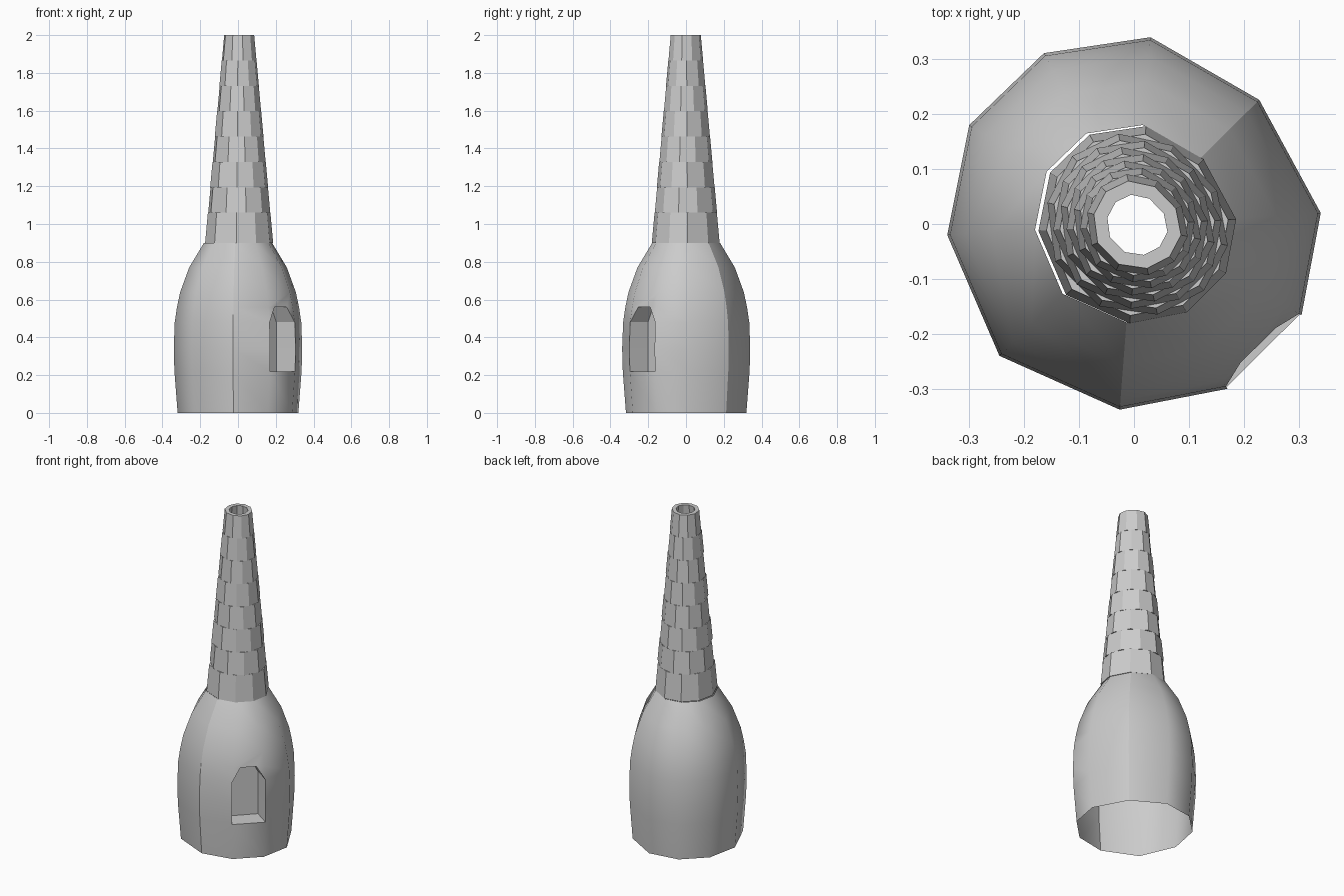
import bpy
import bmesh
from mathutils import Vector

cube = bpy.data.objects.get("Cube")
if cube:
    bpy.data.objects.remove(cube, do_unlink=True)

clay = bpy.data.materials.new("grey_clay")
clay.use_nodes = True
clay.diffuse_color = (0.6, 0.6, 0.6, 1)
clay.node_tree.nodes["Principled BSDF"].inputs["Base Color"].default_value = (0.6, 0.6, 0.6, 1)

# Slightly uneven ten-sided plan at the widest height
PLAN = [Vector(p) for p in (
    (.03, .34), (.228, .226), (.34, .02), (.305, -.166), (.17, -.3),
    (-.026, -.338), (-.245, -.24), (-.34, -.02), (-.3, .18), (-.164, .311))]
N = len(PLAN)
MID = [(PLAN[i] + PLAN[(i + 1) % N]) * 0.525 for i in range(N)]


def ring(bm, plan, scale, z, offset=(0, 0)):
    return [bm.verts.new((p.x * scale + offset[0], p.y * scale + offset[1], z)) for p in plan]


def bridge(bm, low, high, skip=None):
    for i in range(N):
        if i != skip:
            j = (i + 1) % N
            bm.faces.new((low[i], low[j], high[j], high[i]))


def finish(bm, name, smooth):
    bmesh.ops.recalc_face_normals(bm, faces=bm.faces)
    for f in bm.faces:
        f.smooth = smooth
    mesh = bpy.data.meshes.new(name)
    bm.to_mesh(mesh)
    bm.free()
    mesh.materials.append(clay)
    obj = bpy.data.objects.new(name, mesh)
    bpy.context.collection.objects.link(obj)
    return obj


# Bulging open-bottomed body, with an arched recess in one side
PROFILE = [(0, .94), (.22, .99), (.34, 1), (.48, .985), (.56, .95),
           (.64, .9), (.77, .76), (.9, .53)]
DOOR = 3
bm = bmesh.new()
rings = [ring(bm, PLAN, s, z) for z, s in PROFILE]
for k in range(len(rings) - 1):
    bridge(bm, rings[k], rings[k + 1], DOOR)


def side(k):
    return rings[k][DOOR], rings[k][DOOR + 1]


def top_point(t):
    a, b = side(4)
    return bm.verts.new(a.co.lerp(b.co, t))


head_a, head_b = top_point(.25), top_point(.75)
bm.faces.new((*side(0), *reversed(side(1))))
bm.faces.new((side(3)[0], head_a, side(4)[0]))
bm.faces.new((side(3)[1], side(4)[1], head_b))
bm.faces.new((side(4)[0], head_a, head_b, side(4)[1], *reversed(side(5))))
for k in (5, 6):
    bm.faces.new((*side(k), *reversed(side(k + 1))))

# Recess walls and back panel, set inward and slightly narrowed
loop = [side(1)[0], side(2)[0], side(3)[0], head_a, head_b, side(3)[1], side(2)[1], side(1)[1]]
middle = (PLAN[DOOR] + PLAN[DOOR + 1]) / 2
inward = -middle.normalized()
along = Vector((-inward.y, inward.x))
plane = middle + inward * .12
back = []
for v in loop:
    p = plane + along * (v.co.xy.dot(along) - plane.dot(along)) * .78
    back.append(bm.verts.new((p.x, p.y, v.co.z)))
for i in range(len(loop)):
    j = (i + 1) % len(loop)
    bm.faces.new((loop[i], loop[j], back[j], back[i]))
bm.faces.new(back)

# Two crisp ridges and crisp recess edges; the rest of the body is rounded
columns = [{r[i] for r in rings} for i in (1, 5)]
frame = set(loop)
inner = set(back)
for e in bm.edges:
    a, b = e.verts
    ridge = any(a in c and b in c for c in columns)
    if ridge or (a in frame and b in frame) or a in inner or b in inner:
        e.smooth = False
finish(bm, "kiln_body", True)

# Chimney of eight staggered thick tapering courses
COURSES = 8
HEIGHTS = [.9] + [1.06 + i * .94 / 7 for i in range(COURSES)]


def chimney_scale(z, wall=0):
    return (.18 - (z - .9) * .1 / 1.1 - wall) / .34


for c in range(COURSES):
    z0, z1 = HEIGHTS[c], HEIGHTS[c + 1]
    plan = MID if c % 2 else PLAN
    bm = bmesh.new()
    corners = [ring(bm, plan, chimney_scale(z, w), z, (.006, -.002))
               for z, w in ((z0, 0), (z1, 0), (z1, .025), (z0, .025))]
    for k in range(4):
        bridge(bm, corners[k], corners[(k + 1) % 4])
    finish(bm, f"chimney_course_{c + 1}", False)
